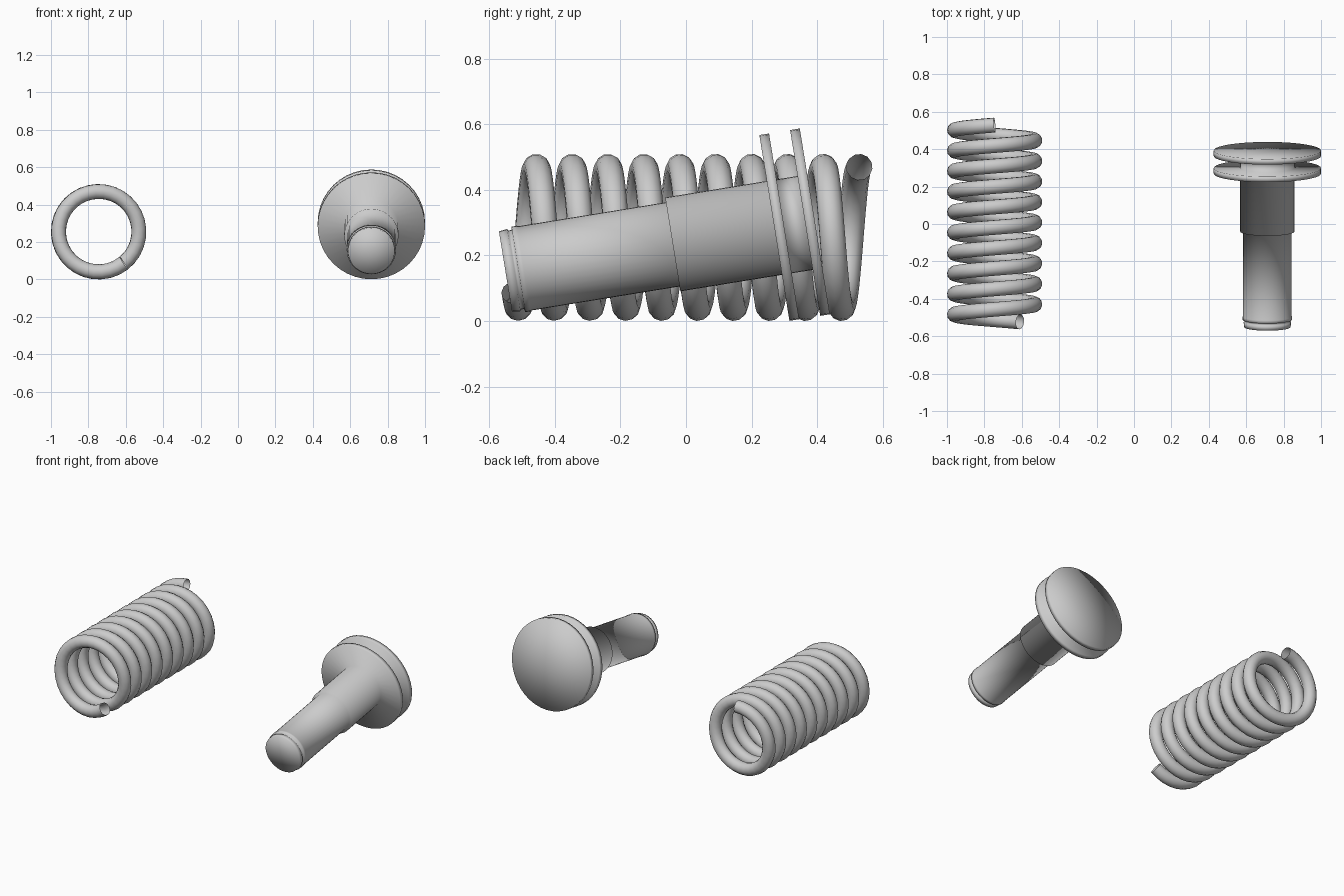
import bpy, bmesh, math
from mathutils import Matrix, Vector

if "Cube" in bpy.data.objects:
    bpy.data.objects.remove(bpy.data.objects["Cube"])


def lathe(name, profile, matrix, segments=40):
    """Revolve (radius, height) points around local z; radius 0 makes a pole."""
    bm = bmesh.new()
    rings = []
    for r, h in profile:
        if r == 0:
            rings.append([bm.verts.new((0, 0, h))] * segments)
        else:
            rings.append([bm.verts.new((r * math.cos(2 * math.pi * i / segments),
                                        r * math.sin(2 * math.pi * i / segments), h))
                          for i in range(segments)])
    for a, b in zip(rings, rings[1:]):
        for i in range(segments):
            j = (i + 1) % segments
            quad = list(dict.fromkeys([a[i], a[j], b[j], b[i]]))
            bm.faces.new(quad).smooth = True
    bmesh.ops.recalc_face_normals(bm, faces=bm.faces)
    mesh = bpy.data.meshes.new(name)
    bm.to_mesh(mesh)
    bm.free()
    obj = bpy.data.objects.new(name, mesh)
    obj.matrix_world = matrix
    bpy.context.collection.objects.link(obj)
    return obj


# Coil spring: open-ended wire swept along a helix about the y axis
PITCH, COIL_R, WIRE_R, PER_TURN = 0.1095, 0.215, 0.04, 32
start, end = math.radians(-51), math.radians(-270 - 9 * 360)
count = int(abs(end - start) / (2 * math.pi) * PER_TURN)
curve = bpy.data.curves.new("coil_spring", "CURVE")
curve.dimensions = "3D"
curve.bevel_depth = WIRE_R
curve.bevel_resolution = 4
curve.use_fill_caps = False
spline = curve.splines.new("POLY")
spline.points.add(count)
spline.use_smooth = True
for i, p in enumerate(spline.points):
    a = start + (end - start) * i / count
    y = 0.529 - PITCH * (a - end) / (2 * math.pi)
    p.co = (-0.745 + COIL_R * math.cos(a), y, 0.255 + COIL_R * math.sin(a), 1)
spring = bpy.data.objects.new("coil_spring", curve)
bpy.context.collection.objects.link(spring)
bpy.context.view_layer.objects.active = spring
spring.select_set(True)
bpy.ops.object.convert(target="MESH")

# Stepped pin, resting tilted on its flange; local z runs towards the head
tilt = math.radians(9.2)
place = Matrix.Translation((0.713, 0.393, 0.304)) @ Matrix.Rotation(tilt - math.pi / 2, 4, "X")
HEAD_R = 0.287
lathe("stepped_pin", [
    (0, -0.956), (0.124, -0.956), (0.127, -0.93),      # tip
    (0.122, -0.928), (0.122, -0.918),                  # retaining groove
    (0.132, -0.916), (0.132, -0.90), (0.13, -0.895),   # lip
    (0.13, -0.439), (0.145, -0.439),                   # shoulder step
    (0.145, -0.125), (HEAD_R, -0.125), (HEAD_R, -0.095),  # inner flange
    (0.145, -0.095), (0.145, -0.03),                   # neck between flanges
    (HEAD_R, -0.03), (HEAD_R, 0), (0, 0),              # outer flange
], place)
